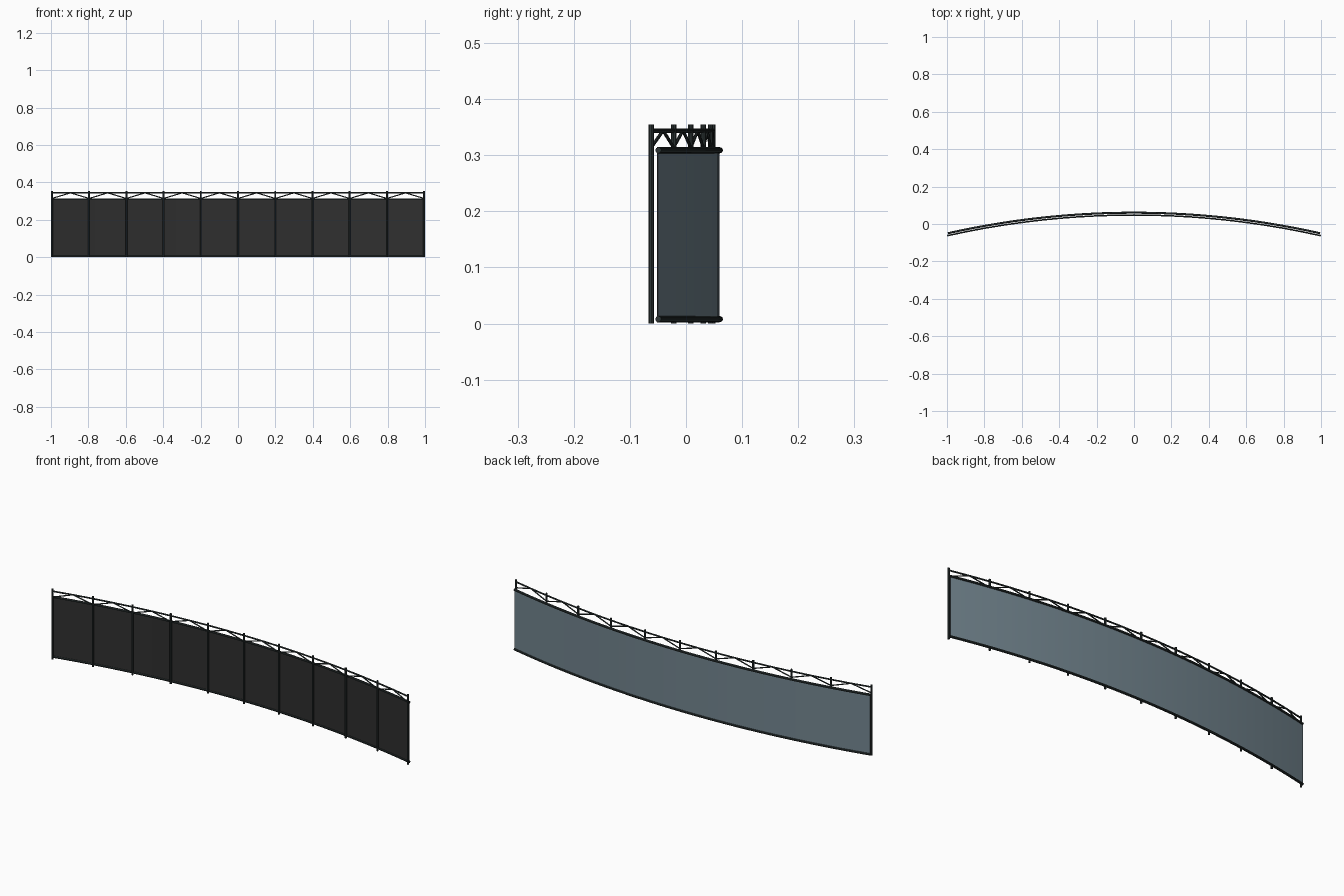
import bpy, bmesh
from math import sqrt
from mathutils import Vector

old = bpy.data.objects.get("Cube")
if old:
    bpy.data.objects.remove(old)


def material(name, rgb):
    m = bpy.data.materials.new(name)
    m.use_nodes = True
    m.diffuse_color = (*rgb, 1)
    bsdf = m.node_tree.nodes["Principled BSDF"]
    bsdf.inputs["Base Color"].default_value = (*rgb, 1)
    bsdf.inputs["Roughness"].default_value = 0.7
    return m


FRAME = material("dark frame metal", (0.025, 0.035, 0.035))
FRONT = material("charcoal screen", (0.028, 0.028, 0.028))
BACK = material("slate blue backing", (0.17, 0.235, 0.275))

RADIUS = 4.56   # bow of the screen in plan
HALF = 0.995
BAYS = 10
POST_Y, SCREEN_Y, RAIL_Y = 0.048, 0.059, 0.0605


def arc(t, y, z):
    """Point on the bowed line, t from -1 to 1, y is the middle of the bow."""
    x = t * HALF
    return Vector((x, y - RADIUS + sqrt(RADIUS ** 2 - x * x), z))


def tube(name, paths, radius, resolution=2):
    """One object made of round bars, each following a list of points."""
    curve = bpy.data.curves.new(name, "CURVE")
    curve.dimensions = "3D"
    curve.bevel_depth = radius
    curve.bevel_resolution = resolution
    curve.use_fill_caps = True
    for path in paths:
        spline = curve.splines.new("POLY")
        spline.points.add(len(path) - 1)
        for point, co in zip(spline.points, path):
            point.co = (*co, 1)
    curve.materials.append(FRAME)
    ob = bpy.data.objects.new(name, curve)
    bpy.context.collection.objects.link(ob)
    bpy.ops.object.select_all(action="DESELECT")
    ob.select_set(True)
    bpy.context.view_layer.objects.active = ob
    bpy.ops.object.convert(target="MESH")
    bpy.ops.object.shade_smooth_by_angle()


def bowed_line(y, z, steps):
    return [arc(2 * i / steps - 1, y, z) for i in range(steps + 1)]


# Bowed screen: thin slab, charcoal in front and slate behind
bm = bmesh.new()
THICK, STEPS = 0.002, 60
rings = []
for i in range(STEPS + 1):
    t = 2 * i / STEPS - 1
    rings.append([bm.verts.new(arc(t, SCREEN_Y + dy, z)) for dy, z in
                  ((-THICK / 2, 0.002), (THICK / 2, 0.002),
                   (THICK / 2, 0.315), (-THICK / 2, 0.315))])
for a, b in zip(rings, rings[1:]):
    for k in range(4):
        n = (k + 1) % 4
        bm.faces.new((a[k], a[n], b[n], b[k]))
bm.faces.new(rings[0])
bm.faces.new(rings[-1])
bmesh.ops.recalc_face_normals(bm, faces=bm.faces)
for f in bm.faces:
    f.material_index = 1 if f.normal.y > 0.5 else 0
mesh = bpy.data.meshes.new("screen")
bm.to_mesh(mesh)
bm.free()
mesh.materials.append(FRONT)
mesh.materials.append(BACK)
screen = bpy.data.objects.new("screen", mesh)
bpy.context.collection.objects.link(screen)
bpy.ops.object.select_all(action="DESELECT")
screen.select_set(True)
bpy.context.view_layer.objects.active = screen
bpy.ops.object.shade_smooth_by_angle()

# Rails holding the top and bottom edges
tube("top_rail", [bowed_line(RAIL_Y, 0.309, STEPS)], 0.0055)
tube("bottom_rail", [bowed_line(RAIL_Y, 0.008, STEPS)], 0.0055)

# Upright posts in front of the screen
stations = [2 * i / BAYS - 1 for i in range(BAYS + 1)]
tube("posts", [[arc(t, POST_Y, 0), arc(t, POST_Y, 0.355)] for t in stations],
     0.005, 3)

# Truss above the screen: top chord with rising and falling braces
TOP, LOW = 0.344, 0.314
tube("truss_chord", [bowed_line(POST_Y, TOP, BAYS * 2)], 0.004)
braces = []
for t in stations[:-1]:
    mid = arc(t + 1 / BAYS, POST_Y, TOP)
    braces += [[arc(t, POST_Y, LOW), mid],
               [mid, arc(t + 2 / BAYS, POST_Y, LOW)]]
tube("truss_braces", braces, 0.003)
